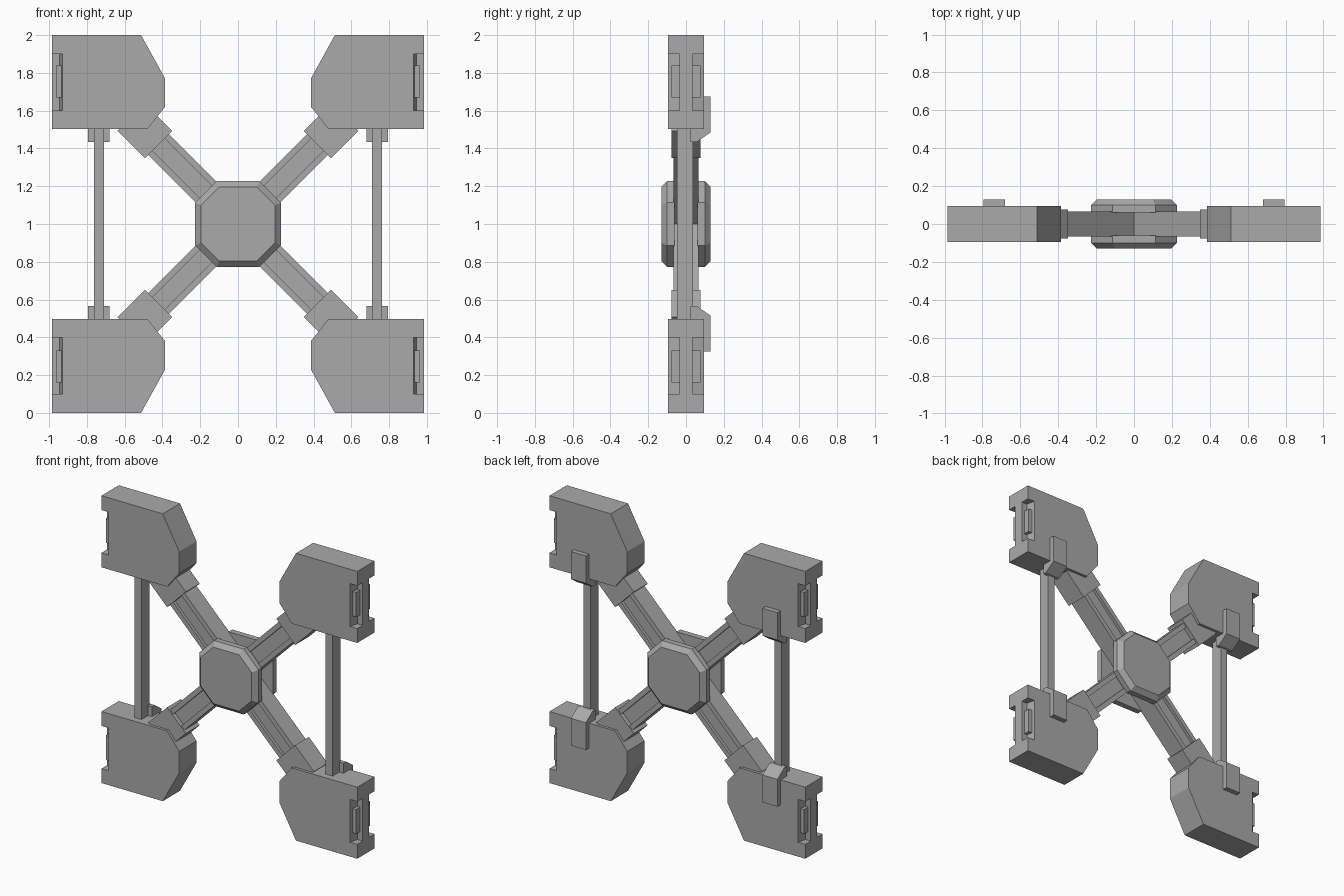
import bpy
import bmesh
from mathutils import Vector

cube = bpy.data.objects.get("Cube")
if cube:
    bpy.data.objects.remove(cube, do_unlink=True)

grey = bpy.data.materials.new("hull grey")
grey.use_nodes = True
colour = (0.4, 0.4, 0.4, 1)
grey.diffuse_color = colour
grey.node_tree.nodes["Principled BSDF"].inputs["Base Color"].default_value = colour

# Directions in which each profile is placed: (first, second, extrusion)
FRONT = (Vector((1, 0, 0)), Vector((0, 0, 1)), Vector((0, 1, 0)))
SIDE = (Vector((0, 1, 0)), Vector((0, 0, 1)), Vector((1, 0, 0)))
PLAN = (Vector((1, 0, 0)), Vector((0, 1, 0)), Vector((0, 0, 1)))
DIAGONAL = (Vector((1, 0, -1)).normalized(), Vector((0, 1, 0)),
            Vector((1, 0, 1)).normalized())


def loft(name, profile, frame, stations, mirror=(True, False, True)):
    """Join scaled copies of a profile at (distance, scale) stations."""
    a, b, c = frame
    bm = bmesh.new()
    rings = [[bm.verts.new((a * u + b * v) * s + c * d) for u, v in profile]
             for d, s in stations]
    for low, high in zip(rings, rings[1:]):
        for i in range(len(profile)):
            j = (i + 1) % len(profile)
            bm.faces.new((low[i], low[j], high[j], high[i]))
    bm.faces.new(rings[0])
    bm.faces.new(rings[-1])
    bmesh.ops.recalc_face_normals(bm, faces=bm.faces)
    mesh = bpy.data.meshes.new(name)
    bm.to_mesh(mesh)
    bm.free()
    mesh.materials.append(grey)
    obj = bpy.data.objects.new(name, mesh)
    obj.location.z = 1
    bpy.context.collection.objects.link(obj)
    if any(mirror):
        obj.modifiers.new("Mirror", "MIRROR").use_axis = mirror
    return obj


def prism(name, profile, frame, low, high, **options):
    return loft(name, profile, frame, [(low, 1), (high, 1)], **options)


def rect(u0, u1, v0, v1):
    return [(u0, v0), (u1, v0), (u1, v1), (u0, v1)]


# Corner pods with notched outer edges
pods = prism("corner_pods", [(0.386, 0.77), (0.513, 1), (0.985, 1), (0.985, 0.502),
                             (0.48, 0.502), (0.386, 0.62)], FRONT, -0.095, 0.095,
             mirror=(False, False, False))
notch = prism("notch_cutter", [(0.924, -0.12), (1.1, -0.12), (1.1, -0.035), (0.944, -0.035)],
              PLAN, 0.602, 0.9, mirror=(False, True, False))
notch.hide_render = True
cut = pods.modifiers.new("Notches", "BOOLEAN")
cut.operation = "DIFFERENCE"
cut.solver = "EXACT"
cut.object = notch
bpy.context.view_layer.objects.active = pods
bpy.ops.object.modifier_apply(modifier="Notches")
bpy.data.objects.remove(notch, do_unlink=True)
pods.modifiers.new("Mirror", "MIRROR").use_axis = (True, False, True)

# Small latches sitting inside the notches
prism("notch_latches", rect(0.925, 0.964, -0.077, -0.03), PLAN, 0.67, 0.84,
      mirror=(True, True, True))

# Diagonal arms with a channel along front and back
half = [(0.078, 0.066), (0.045, 0.066), (0.045, 0.045)]
beam = half + [(-u, v) for u, v in reversed(half)]
beam += [(-u, -v) for u, v in half] + [(u, -v) for u, v in reversed(half)]
prism("diagonal_arms", beam, DIAGONAL, 0, 0.75)

# Sleeves where the arms enter the pods
prism("arm_sleeves", rect(-0.102, 0.102, -0.076, 0.076), DIAGONAL, 0.595, 0.8)

# Bevelled octagonal hub caps, front and back
r, c = 0.227, 0.114
octagon = [(c, r), (r, c), (r, -c), (c, -r), (-c, -r), (-r, -c), (-r, c), (-c, r)]
loft("hub_caps", octagon, FRONT, [(-0.06, 1), (-0.1, 1), (-0.13, 0.865)],
     mirror=(False, True, False))

# Upright struts linking the upper and lower pods
prism("side_struts", rect(0.709, 0.763, -0.048, 0.037), PLAN, -0.52, 0.52,
      mirror=(True, False, False))

# Bent clips holding the struts to the backs of the pods
prism("strut_clips", [(0.085, 0.675), (0.13, 0.675), (0.13, 0.485), (0.055, 0.433),
                      (0.025, 0.433), (0.025, 0.51), (0.085, 0.51)], SIDE, 0.68, 0.795)
